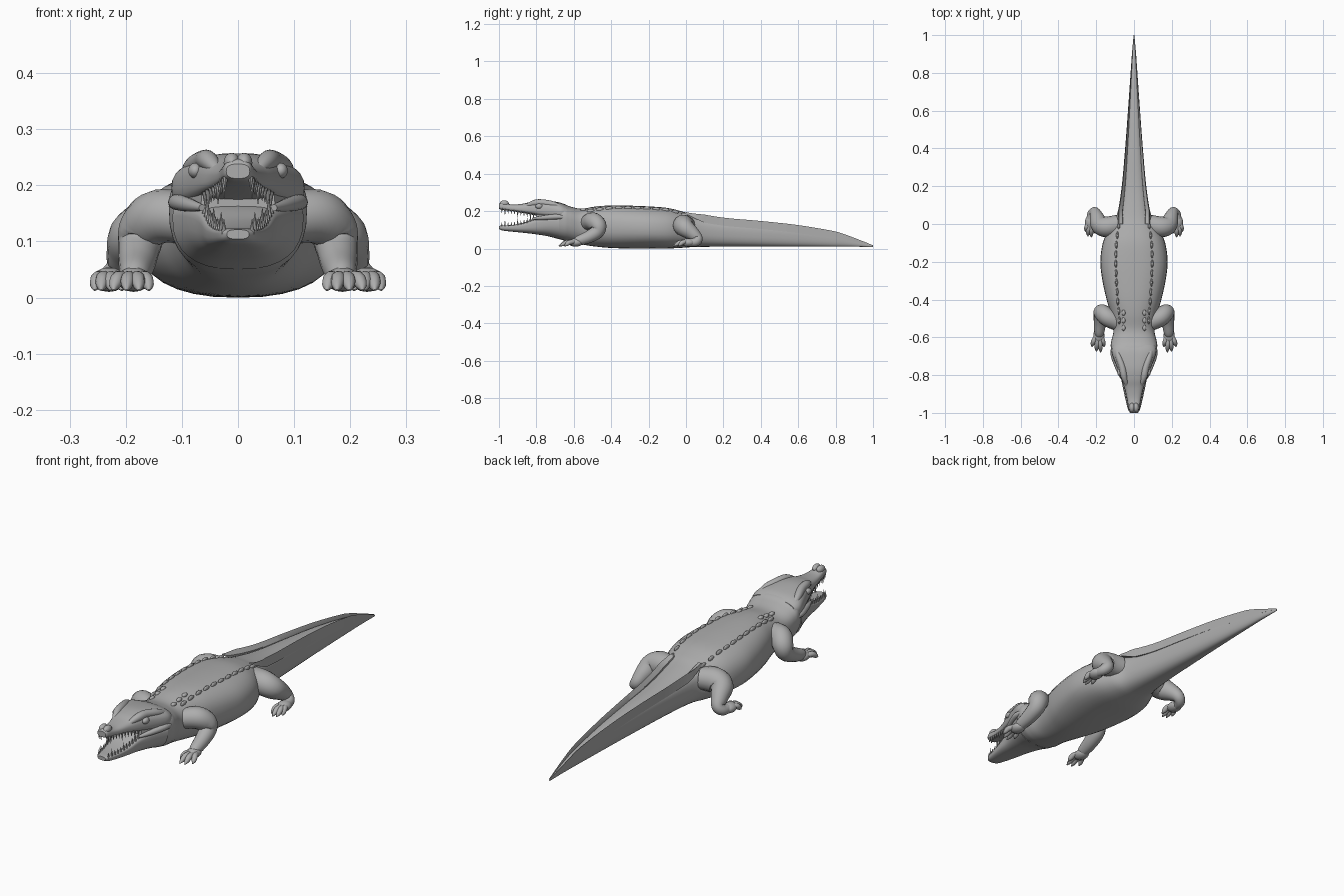
import bpy, bmesh, math
from mathutils import Vector, Matrix, Quaternion

old = bpy.data.objects.get("Cube")
if old:
    bpy.data.objects.remove(old)

GREY = (0.42, 0.42, 0.42, 1)
hide = bpy.data.materials.new("grey_hide")
hide.use_nodes = True
hide.diffuse_color = GREY
hide.node_tree.nodes["Principled BSDF"].inputs["Base Color"].default_value = GREY


def finish(bm, name, mirror=False, angle=40):
    """Turn a bmesh into a smooth-shaded object, optionally mirrored in x."""
    bmesh.ops.recalc_face_normals(bm, faces=bm.faces)
    mesh = bpy.data.meshes.new(name)
    bm.to_mesh(mesh)
    bm.free()
    mesh.materials.append(hide)
    for p in mesh.polygons:
        p.use_smooth = True
    mesh.set_sharp_from_angle(angle=math.radians(angle))
    ob = bpy.data.objects.new(name, mesh)
    bpy.context.scene.collection.objects.link(ob)
    if mirror:
        mod = ob.modifiers.new("mirror", 'MIRROR')
        mod.use_mirror_merge = False
    return ob


def spline(pts, steps=5):
    """Catmull-Rom curve through tuples of any length."""
    out = []
    for i in range(len(pts) - 1):
        quad = [pts[max(0, min(len(pts) - 1, i + k))] for k in (-1, 0, 1, 2)]
        for j in range(steps):
            t = j / steps
            out.append(tuple(
                b + 0.5 * t * (c - a + t * (2*a - 5*b + 4*c - d + t * (3*(b - c) + d - a)))
                for a, b, c, d in zip(*quad)))
    return out + [tuple(pts[-1])]


def skin(bm, rings):
    """Bridge rings of points with quads and cap both ends."""
    loops = [[bm.verts.new(p) for p in r] for r in rings]
    n = len(loops[0])
    for a, b in zip(loops, loops[1:]):
        for i in range(n):
            j = (i + 1) % n
            bm.faces.new((a[i], a[j], b[j], b[i]))
    bm.faces.new(loops[0])
    bm.faces.new(loops[-1])


def section(st, n=32):
    """Rounded cross-section: y, half width, bottom, top, widest height, squareness."""
    y, w, zb, zt, zm, k = st
    ring = []
    for i in range(n):
        a = 2 * math.pi * i / n
        c, s = math.cos(a), math.sin(a)
        h = zt - zm if s > 0 else zm - zb
        ring.append((math.copysign(abs(c) ** (2 / k), c) * w, y,
                     zm + math.copysign(abs(s) ** (2 / k), s) * h))
    return ring


def at(stations, y):
    """Linear lookup of a station at a given y."""
    for a, b in zip(stations, stations[1:]):
        if a[0] <= y <= b[0]:
            t = (y - a[0]) / (b[0] - a[0])
            return [p + (q - p) * t for p, q in zip(a, b)]
    return stations[-1]


def loft(name, stations):
    dense = spline(stations)
    bm = bmesh.new()
    skin(bm, [section(s) for s in dense])
    finish(bm, name)
    return dense


def tube(bm, pts, n=16):
    """Round limb through (x, y, z, radius) points."""
    pts = spline(pts)
    q, prev, rings = None, None, []
    for i, p in enumerate(pts):
        a, b = pts[max(0, i - 1)], pts[min(len(pts) - 1, i + 1)]
        t = (Vector(b[:3]) - Vector(a[:3])).normalized()
        q = t.to_track_quat('Z', 'Y') if q is None else prev.rotation_difference(t) @ q
        prev = t
        rings.append([Vector(p[:3]) + q @ Vector((math.cos(u) * p[3], math.sin(u) * p[3], 0))
                      for u in (2 * math.pi * k / n for k in range(n))])
    skin(bm, rings)


def blob(bm, loc, size):
    m = Matrix.Translation(loc) @ Matrix.Diagonal((*size, 1))
    bmesh.ops.create_uvsphere(bm, u_segments=14, v_segments=8, radius=1, matrix=m)


# Body from the back of the mouth to the tail tip
body = loft("body_and_tail", [
    (-.80, .066, .08, .24, .16, 2.5), (-.74, .09, .068, .25, .17, 2.7),
    (-.66, .121, .045, .24, .165, 2.6), (-.62, .12, .035, .225, .155, 2.4),
    (-.56, .108, .022, .213, .135, 2.3), (-.48, .122, .01, .225, .12, 2.3),
    (-.40, .145, .003, .23, .115, 2.4), (-.30, .167, 0, .229, .11, 2.4),
    (-.20, .178, 0, .225, .105, 2.4), (-.10, .165, 0, .217, .10, 2.4),
    (-.02, .13, .004, .198, .10, 2.4), (.05, .09, .008, .178, .10, 2.6),
    (.20, .065, .01, .152, .09, 2.7), (.40, .047, .01, .134, .08, 2.7),
    (.60, .032, .01, .112, .07, 2.7), (.80, .018, .01, .078, .05, 2.6),
    (.90, .011, .01, .05, .03, 2.4), (1.0, .002, .007, .017, .012, 2)])

# Open jaws
upper = loft("upper_jaw", [
    (-1, .021, .212, .238, .225, 2.6), (-.985, .027, .207, .247, .222, 2.6),
    (-.93, .036, .20, .235, .213, 2.8), (-.87, .05, .19, .24, .208, 2.8),
    (-.82, .068, .18, .252, .204, 2.8), (-.76, .09, .165, .257, .20, 2.8),
    (-.68, .118, .15, .247, .195, 2.7), (-.64, .112, .15, .232, .19, 2.6)])
lower = loft("lower_jaw", [
    (-1, .02, .104, .121, .113, 2.6), (-.98, .032, .096, .123, .114, 3),
    (-.93, .045, .09, .126, .115, 3), (-.87, .058, .084, .138, .12, 3),
    (-.81, .071, .077, .16, .135, 3), (-.74, .095, .066, .175, .145, 2.7),
    (-.68, .117, .05, .18, .145, 2.5)])

# Teeth along both jaws
bm = bmesh.new()
for i in range(11):
    y = -.985 + i * .017
    for jaw, up in ((upper, False), (lower, True)):
        _, w, zb, zt, zm, k = at(jaw, y)
        length = .032 if i % 4 == 1 else .02
        base = zt - .006 if up else zb + .006
        turn = Matrix() if up else Matrix.Rotation(math.pi, 4, 'X')
        shift = length / 2 if up else -length / 2
        bmesh.ops.create_cone(bm, cap_ends=True, segments=8, radius1=.0055, radius2=.0004,
                              depth=length + .006,
                              matrix=Matrix.Translation((w * .84, y, base + shift)) @ turn)
finish(bm, "teeth", True)

# Brow ridges and eyes
bm = bmesh.new()
tube(bm, [(.035, -.86, .225, .008), (.052, -.81, .243, .017), (.062, -.76, .244, .018),
          (.082, -.7, .232, .016), (.095, -.64, .205, .008)])
blob(bm, (.076, -.785, .226), (.013, .02, .014))
finish(bm, "brow_ridges", True)

# Nostril bump
bm = bmesh.new()
blob(bm, (.011, -.972, .24), (.015, .025, .018))
finish(bm, "nostrils", True)

# Cheek folds at the corners of the mouth
bm = bmesh.new()
tube(bm, [(.064, -.82, .16, .006), (.088, -.76, .165, .012), (.11, -.69, .17, .014),
          (.112, -.64, .165, .006)])
finish(bm, "cheeks", True)

# Rows of back scutes
bm = bmesh.new()


def scute(x, y, size):
    _, w, zb, zt, zm, k = at(body, y)
    z = zm + (zt - zm) * (1 - (x / w) ** k) ** (1 / k)
    blob(bm, (x, y, z), size)


for i in range(11):
    y = -.51 + i * .05
    scute(.075 + .3 * (at(body, y)[1] - .107), y, (.007, .021, .011))
for y in (-.55, -.51, -.47):
    scute(.055, y, (.01, .016, .009))
finish(bm, "back_scutes", True)

# Twin crests down the tail
bm = bmesh.new()
rings = []
for i in range(41):
    y = i / 40
    _, w, zb, zt, zm, k = at(body, y)
    x = min(w, .084)
    f = min(1, .2 + y / .12, .02 + (1 - y) / .2)
    rings.append([(x, y, zt - .03 * f), (x * .95, y, zt + .013 * f),
                  (x * .72, y, zt - .005 * f), (x * .7, y, zt - .03 * f)])
skin(bm, rings)
finish(bm, "tail_crests", True, 30)


def foot(bm, x, y, tips):
    """Flat palm with spread, tapering toes."""
    blob(bm, (x, y, .032), (.03, .04, .022))
    for dx, dy in tips:
        tube(bm, [(x + dx * .4, y, .034, .011), (x + dx * .8, y + dy * .5, .034, .013),
                  (x + dx, y + dy * .8, .022, .010), (x + dx * 1.05, y + dy, .013, .002)], 10)


# Front legs
bm = bmesh.new()
tube(bm, [(.09, -.52, .14, .045), (.14, -.495, .145, .048), (.168, -.47, .122, .045),
          (.176, -.475, .09, .038), (.18, -.52, .062, .033), (.184, -.575, .042, .026),
          (.185, -.6, .034, .015)])
foot(bm, .186, -.59, [(-.026, -.06), (-.009, -.09), (.012, -.085), (.034, -.06)])
finish(bm, "front_legs", True)

# Hind legs, folded with the feet pointing forward
bm = bmesh.new()
tube(bm, [(.08, 0, .125, .05), (.14, -.015, .125, .055), (.18, -.005, .11, .05),
          (.197, .035, .08, .038), (.208, .062, .052, .028), (.224, .052, .035, .024),
          (.232, .02, .032, .02)])
foot(bm, .23, .01, [(-.022, -.06), (-.004, -.08), (.013, -.075), (.024, -.05)])
finish(bm, "hind_legs", True)
